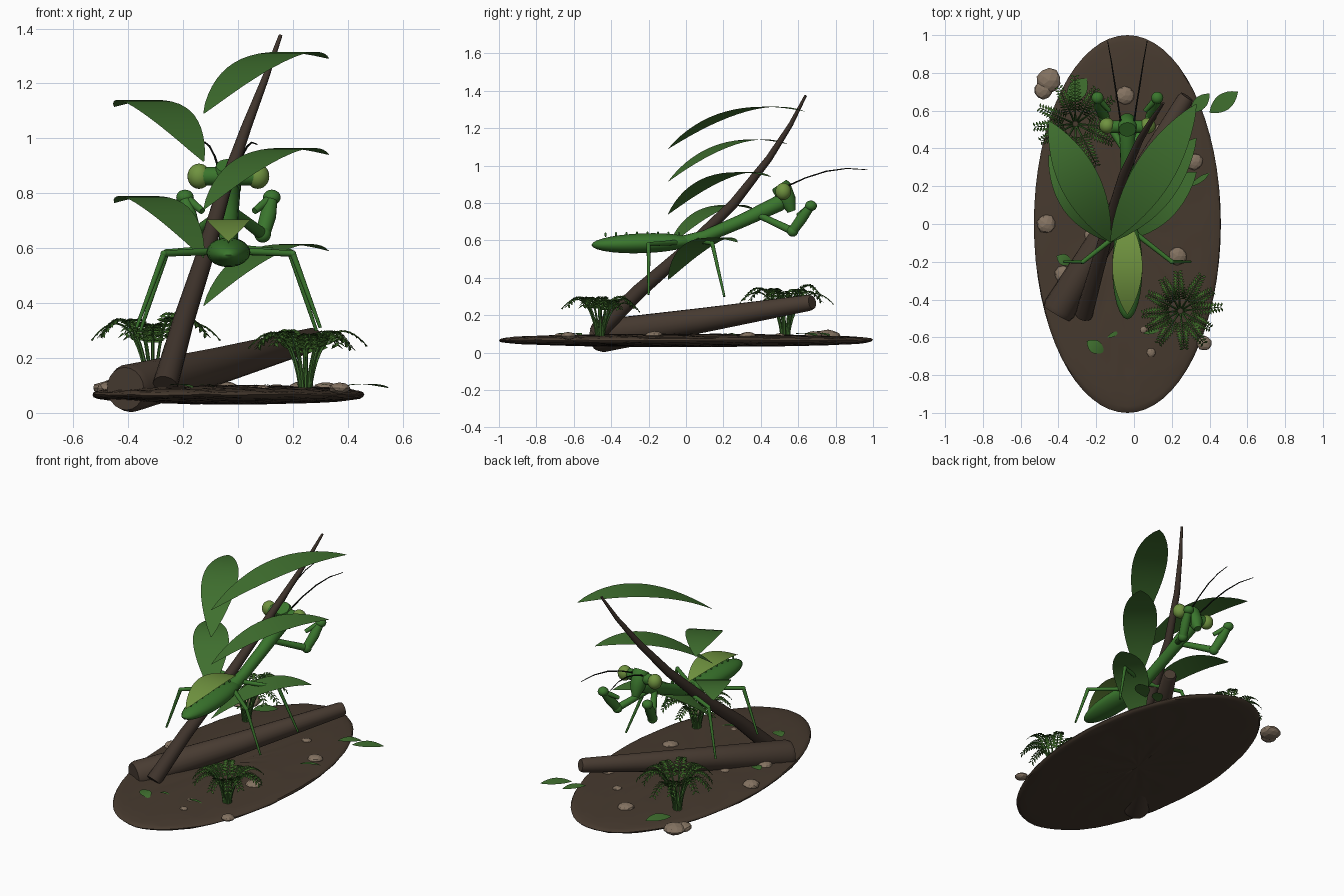
import bpy, bmesh, math, random
from mathutils import Vector, Matrix

random.seed(4)
old = bpy.data.objects.get("Cube")
if old:
    bpy.data.objects.remove(old, do_unlink=True)


def material(name, rgb):
    m = bpy.data.materials.new(name)
    m.use_nodes = True
    m.diffuse_color = (*rgb, 1)
    m.node_tree.nodes["Principled BSDF"].inputs["Base Color"].default_value = (*rgb, 1)
    return m


SOIL = material("soil brown", (.062, .042, .028))
LOG = material("log brown", (.066, .045, .032))
STEM = material("stem brown", (.05, .034, .025))
LEAF = material("leaf green", (.05, .16, .028))
BODY = material("insect green", (.042, .18, .026))
PALE = material("pale green", (.16, .29, .05))
FERN = material("fern green", (.04, .12, .018))
STONE = material("stone", (.23, .17, .12))
BLACK = material("antenna black", (.008, .01, .008))


def finish(name, bm, mat, smooth=True):
    bmesh.ops.recalc_face_normals(bm, faces=bm.faces)
    me = bpy.data.meshes.new(name)
    bm.to_mesh(me)
    bm.free()
    me.materials.append(mat)
    ob = bpy.data.objects.new(name, me)
    bpy.context.collection.objects.link(ob)
    if smooth:
        bpy.ops.object.select_all(action='DESELECT')
        bpy.context.view_layer.objects.active = ob
        ob.select_set(True)
        bpy.ops.object.shade_smooth_by_angle(angle=math.radians(45))
    return ob


def add_tube(bm, pts, radii, sides=12):
    pts = [Vector(p) for p in pts]
    rings = []
    for i, p in enumerate(pts):
        d = pts[min(i + 1, len(pts) - 1)] - pts[max(i - 1, 0)]
        q = d.to_track_quat('Z', 'Y')
        rings.append([bm.verts.new(p + q @ Vector((math.cos(a), math.sin(a), 0)) * radii[i])
                      for a in (math.tau * k / sides for k in range(sides))])
    for a, b in zip(rings, rings[1:]):
        for k in range(sides):
            bm.faces.new((a[k], a[(k + 1) % sides], b[(k + 1) % sides], b[k]))
    bm.faces.new(rings[0])
    bm.faces.new(rings[-1])


def tube(name, pts, radii, mat, sides=12):
    bm = bmesh.new()
    add_tube(bm, pts, radii, sides)
    return finish(name, bm, mat)


def ball(name, center, size, mat, tilt=0):
    bm = bmesh.new()
    bmesh.ops.create_uvsphere(bm, u_segments=24, v_segments=14, radius=1)
    bmesh.ops.transform(bm, verts=bm.verts, matrix=Matrix.Translation(center)
                        @ Matrix.Rotation(tilt, 4, 'X') @ Matrix.Diagonal((*size, 1)))
    return finish(name, bm, mat)


def arched_leaf(name, base, tip, half_width, rise, mat, steps=16):
    """Pointed sheet bowed upward between two points."""
    base, tip = Vector(base), Vector(tip)
    d = tip - base
    side = Vector((d.y, -d.x, 0)).normalized()
    bm = bmesh.new()
    rows = []
    for i in range(steps + 1):
        t = i / steps
        c = base + d * t + Vector((0, 0, 4 * rise * t * (1 - t)))
        w = half_width * max(math.sin(math.pi * t) ** .8, .02)
        rows.append([bm.verts.new(c + side * w * s) for s in (-1, 0, 1)])
    for a, b in zip(rows, rows[1:]):
        for k in (0, 1):
            bm.faces.new((a[k], a[k + 1], b[k + 1], b[k]))
    return finish(name, bm, mat)


# Ground: flat oval mound with a slightly rough surface
bm = bmesh.new()
bmesh.ops.create_uvsphere(bm, u_segments=64, v_segments=24, radius=1)
for v in bm.verts:
    z = math.copysign(abs(v.co.z) ** .7, v.co.z) if abs(v.co.z) > .001 else 0
    v.co = Vector((v.co.x * .495 - .035, v.co.y, .066 + .033 * z + random.uniform(-.003, .003)))
finish("ground", bm, SOIL)

# Fallen log and leaning stem
tube("log", [(-.41, -.475, .088), (-.395, -.45, .09), (-.06, .1, .175), (.27, .66, .267), (.28, .675, .27)],
     [.078, .088, .066, .043, .036], LOG, 20)
stem_path = [(-.265, -.48, .1), (-.2, -.25, .33), (-.125, .015, .56),
             (-.055, .257, .8), (.03, .445, 1.04), (.1, .56, 1.22), (.155, .64, 1.375)]
tube("leaning_stem", stem_path, [.046, .039, .033, .026, .019, .013, .007], STEM, 14)

# Five arched leaves alternating left and right up the stem
for i in range(5):
    z = .39 + .175 * i
    base = (-.125, -.095, z)
    tip = (.33 if i % 2 == 0 else -.45, .275 + .09 * i, z + .2)
    arched_leaf(f"stem_leaf_{i + 1}", base, tip, .105, .1, LEAF)

# Insect trunk
CX = -.035
ball("abdomen", (CX, -.23, .585), (.08, .275, .053), BODY, math.radians(2))
tube("thorax", [(CX, -.02, .585), (CX, .1, .62), (CX, .3, .705), (CX, .5, .8), (CX, .515, .806)],
     [.04, .034, .036, .043, .035], BODY, 16)
arched_leaf("wing_cover", (CX, .03, .645), (CX, -.48, .625), .08, .07, PALE)
for i in range(8):
    ball(f"back_bump_{i + 1}", (CX, -.43 + .056 * i, .636 - .0003 * (i - 4) ** 2), (.006, .006, .012), BODY)

# Head: tapering wedge with bulging eyes
tube("head", [(CX, .5, .9), (CX, .51, .885), (CX, .545, .81), (CX, .565, .755)],
     [.045, .052, .045, .022], BODY, 16)
tube("brow", [(CX - .1, .515, .862), (CX + .1, .515, .862)], [.034, .034], BODY, 16)

# Paired parts mirrored about the insect's midline
for s, label in ((1, "left"), (-1, "right")):
    def P(x, y, z):
        return (CX + s * x, y, z)

    ball(label + "_eye", P(.107, .52, .862), (.042, .042, .046), PALE)
    tube(label + "_antenna", [P(.035, .54, .89), P(.05, .64, .935), P(.068, .75, .97),
                              P(.085, .86, .985), P(.105, .97, .978)],
         [.005, .004, .004, .003, .002], BLACK, 6)
    # Raptorial foreleg
    elbow, wrist, hook = P(.125, .57, .65), P(.158, .668, .785), P(.095, .6, .735)
    tube(label + "_fore_coxa", [P(.02, .4, .73), elbow], [.018, .022], BODY)
    tube(label + "_fore_femur", [elbow, P(.145, .62, .72), wrist], [.027, .03, .022], BODY)
    tube(label + "_fore_tibia", [wrist, hook], [.018, .012], BODY)
    ball(label + "_fore_elbow", elbow, (.03, .03, .03), BODY)
    ball(label + "_fore_wrist", wrist, (.032, .032, .028), BODY)
    # Walking legs
    for part, hip, knee, foot in (
            ("hind", P(.03, -.04, .59), P(.235, -.2, .58), P(.335, -.2, .31)),
            ("middle", P(.02, .06, .6), P(.225, .14, .585), P(.32, .205, .3))):
        tube(f"{label}_{part}_thigh", [hip, knee], [.014, .011], BODY)
        tube(f"{label}_{part}_shin", [knee, foot], [.011, .006], BODY)
        ball(f"{label}_{part}_knee", knee, (.012, .012, .012), BODY)


# Ferns: arching fronds with paired leaflets
def fern(name, x, y, fronds, reach, height):
    stalks, leaflets = bmesh.new(), bmesh.new()
    for f in range(fronds):
        a = math.tau * (f + random.uniform(-.2, .2)) / fronds
        out = Vector((math.cos(a), math.sin(a), 0))
        side = Vector((-out.y, out.x, 0))
        r, h = reach * random.uniform(.85, 1.1), height * random.uniform(.85, 1.05)
        path = []
        for i in range(17):
            t = i / 16
            path.append(Vector((x, y, .09)) + out * (.02 + r * t ** 1.5)
                        + Vector((0, 0, h * (math.sin(t * 2.1) - .1 * t ** 3))))
        add_tube(stalks, path, [.007 - .0003 * i for i in range(17)], 5)
        for i in range(6, 17):
            size = .05 * (1 - .045 * (i - 6))
            fwd = (path[i] - path[i - 1]).normalized()
            for s in (-1, 1):
                d = (side * s + fwd * .45).normalized() * size
                w = fwd * .009
                leaflets.faces.new([leaflets.verts.new(path[i] + o) for o in
                                    (Vector(), d * .5 - w, d - Vector((0, 0, .008)), d * .5 + w)])
    finish(name + "_stalks", stalks, LEAF)
    finish(name + "_leaflets", leaflets, FERN, False)


fern("front_fern", .245, -.46, 12, .18, .21)
fern("rear_fern", -.31, .53, 12, .21, .27)

# Stones: roughened flattened pebbles
stones = [(-.45, .76, .065), (-.48, .71, .05), (-.05, .68, .05), (.32, .33, .045), (-.465, 0, .05),
          (-.235, -.06, .03), (.23, -.17, .05), (-.375, -.265, .045), (.09, -.68, .025),
          (.37, -.63, .04), (.05, -.56, .018), (.14, .5, .03)]
for i, (x, y, r) in enumerate(stones):
    bm = bmesh.new()
    bmesh.ops.create_icosphere(bm, subdivisions=2, radius=r)
    for v in bm.verts:
        v.co *= random.uniform(.92, 1.06)
        v.co = Vector((v.co.x + x, v.co.y, v.co.z * .5 + .09))
        v.co.y += y
    finish(f"stone_{i + 1}", bm, STONE, False)

# Fallen leaves
for i, (x, y, dx, dy, w) in enumerate([(.4, .59, .15, .11, .045), (.3, .59, .1, .1, .035),
                                       (-.25, -.62, .09, -.06, .035), (-.41, -.17, .08, -.04, .03),
                                       (-.35, .65, .1, .12, .05), (.3, .2, .1, .07, .015),
                                       (-.14, -.6, .06, .03, .012), (.05, -.58, .09, .02, .012)]):
    arched_leaf(f"fallen_leaf_{i + 1}", (x, y, .1), (x + dx, y + dy, .09), w, .01, LEAF, 8)
